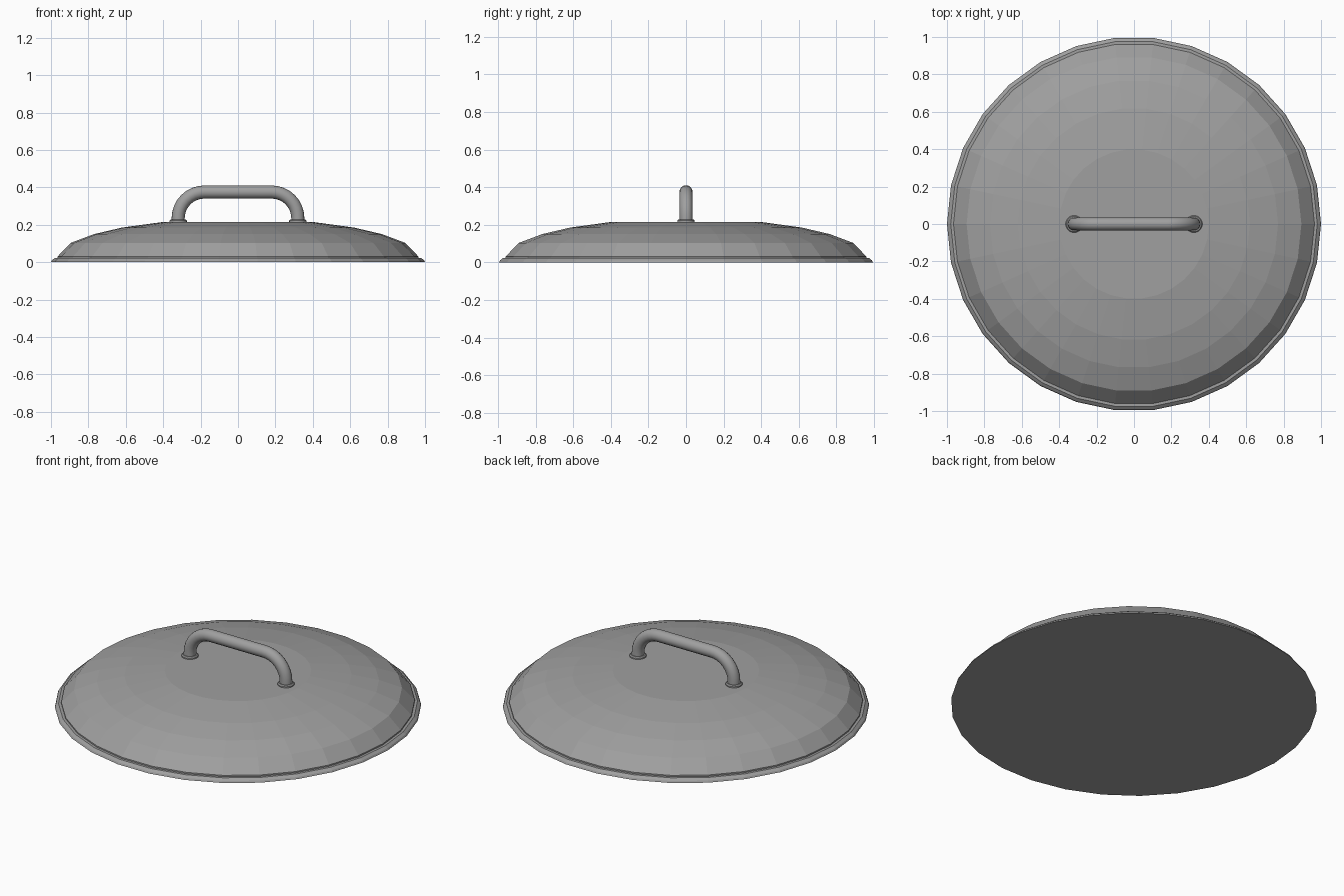
import bpy, bmesh
from math import sin, cos, pi

cube = bpy.data.objects.get("Cube")
if cube:
    bpy.data.objects.remove(cube, do_unlink=True)

# One brushed steel colour
steel = bpy.data.materials.new("steel_grey")
steel.use_nodes = True
STEEL = (0.35, 0.35, 0.35, 1)
steel.diffuse_color = STEEL
steel.node_tree.nodes["Principled BSDF"].inputs["Base Color"].default_value = STEEL


def finish(name, bm, smooth_angle=None):
    bmesh.ops.recalc_face_normals(bm, faces=bm.faces)
    mesh = bpy.data.meshes.new(name)
    bm.to_mesh(mesh)
    bm.free()
    mesh.materials.append(steel)
    obj = bpy.data.objects.new(name, mesh)
    bpy.context.collection.objects.link(obj)
    if smooth_angle:
        bpy.ops.object.select_all(action="DESELECT")
        obj.select_set(True)
        bpy.context.view_layer.objects.active = obj
        bpy.ops.object.shade_smooth_by_angle(angle=smooth_angle)
    return obj


def skin(bm, rings):
    """Bridge rings of vertices and cap both ends."""
    count = len(rings[0])
    for low, high in zip(rings, rings[1:]):
        for i in range(count):
            j = (i + 1) % count
            bm.faces.new((low[i], low[j], high[j], high[i]))
    bm.faces.new(rings[0])
    bm.faces.new(rings[-1])


def lathe(name, profile, sides, x=0, smooth_angle=None):
    bm = bmesh.new()
    rings = [[bm.verts.new((x + r * cos(2 * pi * i / sides), r * sin(2 * pi * i / sides), z))
              for i in range(sides)] for r, z in profile]
    skin(bm, rings)
    return finish(name, bm, smooth_angle)


# Domed lid with a stepped rim and flat underside
lathe("lid", [(1.0, 0), (0.995, 0.01), (0.98, 0.022), (0.965, 0.022), (0.965, 0.03),
              (0.895, 0.103), (0.77, 0.15), (0.62, 0.185), (0.4, 0.215)], 30)

# Tubular handle: two legs bending into a straight bar
LEG_X, BEND, TUBE, BEND_Z = 0.32, 0.14, 0.035, 0.235
half = [(-LEG_X, 0.205, pi)]
for step in range(9):
    a = pi - step * pi / 16
    half.append((BEND - LEG_X + BEND * cos(a), BEND_Z + BEND * sin(a), a))
path = half + [(-x, z, pi - a) for x, z, a in reversed(half)]

bm = bmesh.new()
rings = []
for x, z, a in path:
    ring = []
    for i in range(16):
        t = 2 * pi * i / 16
        out = TUBE * cos(t)
        ring.append(bm.verts.new((x + out * cos(a), TUBE * sin(t), z + out * sin(a))))
    rings.append(ring)
skin(bm, rings)
finish("handle", bm, pi / 6)

# Small collars where the handle meets the lid
for side, sign in (("left", 1), ("right", -1)):
    lathe(side + "_collar", [(0.046, 0.21), (0.046, 0.222), (0.041, 0.228)], 20,
          sign * LEG_X, pi / 6)
